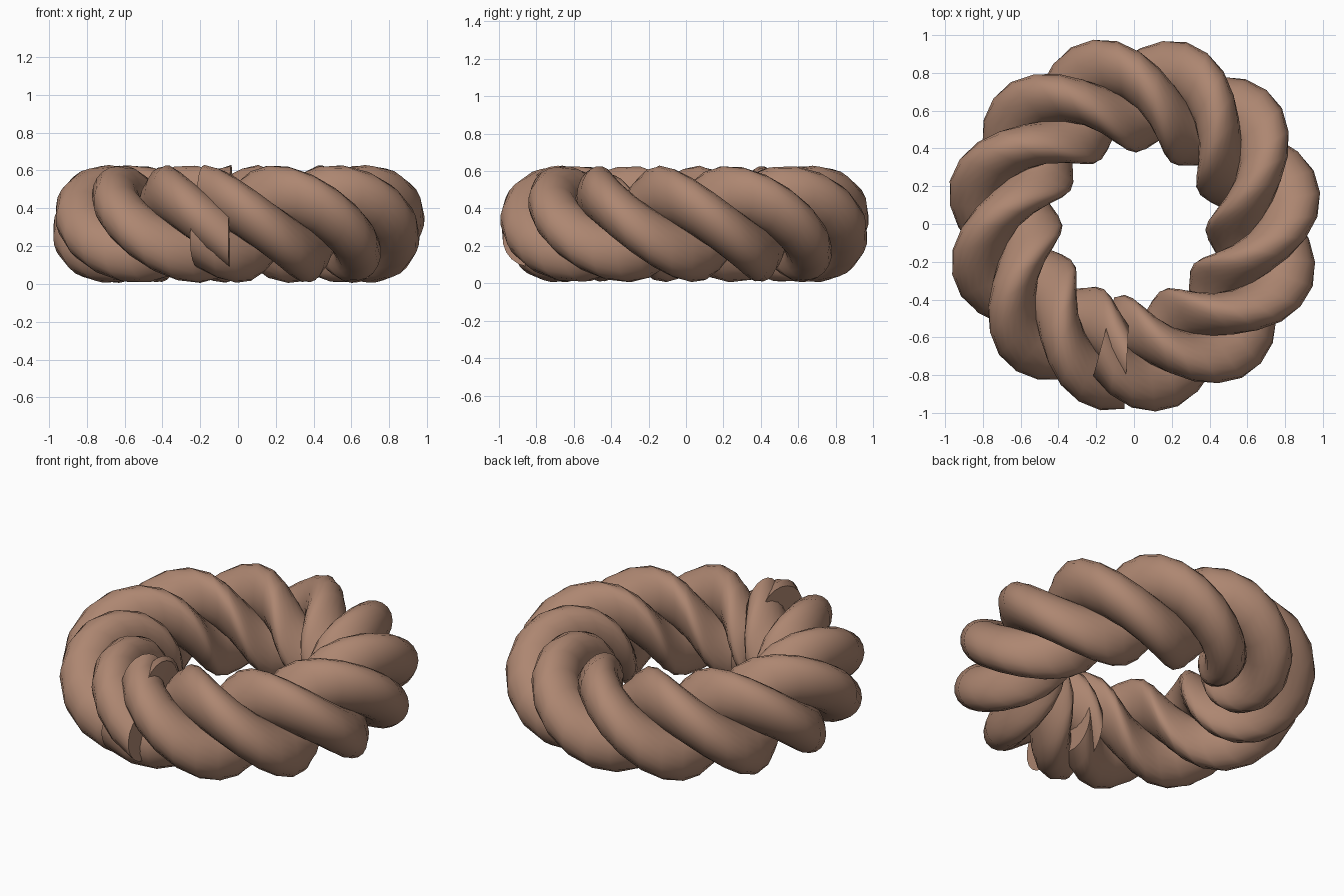
import bpy, bmesh, math

if "Cube" in bpy.data.objects:
    bpy.data.objects.remove(bpy.data.objects["Cube"])

RING_R, MID_Z = 0.69, 0.317      # ring centre line
OFFSET, STRAND_R = 0.16, 0.152   # strand distance from centre line, strand radius
START, END, STEPS, SIDES = -105, 267, 52, 20   # ends overlap at the front seam
TWIST = -120 / 31                # degrees of twist per degree of ring

brown = bpy.data.materials.new("brown")
brown.diffuse_color = (0.42, 0.24, 0.165, 1)
brown.use_nodes = True
brown.node_tree.nodes["Principled BSDF"].inputs["Base Color"].default_value = brown.diffuse_color


def make_strand(index):
    bm = bmesh.new()
    rings = []
    for i in range(STEPS + 1):
        deg = START + (END - START) * i / STEPS
        t = math.radians(deg)
        p = math.radians(TWIST * (deg - 89) + 60 + 120 * index)
        ring = []
        for j in range(SIDES):
            a = p + 2 * math.pi * j / SIDES
            r = RING_R + OFFSET * math.cos(p) + STRAND_R * math.cos(a)
            z = MID_Z + OFFSET * math.sin(p) + STRAND_R * math.sin(a)
            ring.append(bm.verts.new((r * math.cos(t), r * math.sin(t), z)))
        rings.append(ring)
    for a, b in zip(rings, rings[1:]):
        for j in range(SIDES):
            k = (j + 1) % SIDES
            bm.faces.new((a[j], a[k], b[k], b[j]))
    # end caps
    bm.faces.new(rings[0])
    bm.faces.new(rings[-1])
    bmesh.ops.recalc_face_normals(bm, faces=bm.faces[:])
    mesh = bpy.data.meshes.new("rope_strand")
    bm.to_mesh(mesh)
    bm.free()
    mesh.materials.append(brown)
    ob = bpy.data.objects.new(f"rope_strand_{index + 1}", mesh)
    bpy.context.collection.objects.link(ob)
    return ob


# three strands twisted into a ring
bpy.ops.object.select_all(action='DESELECT')
for s in range(3):
    strand = make_strand(s)
    strand.select_set(True)
    bpy.context.view_layer.objects.active = strand
bpy.ops.object.shade_smooth_by_angle(angle=math.radians(40))
